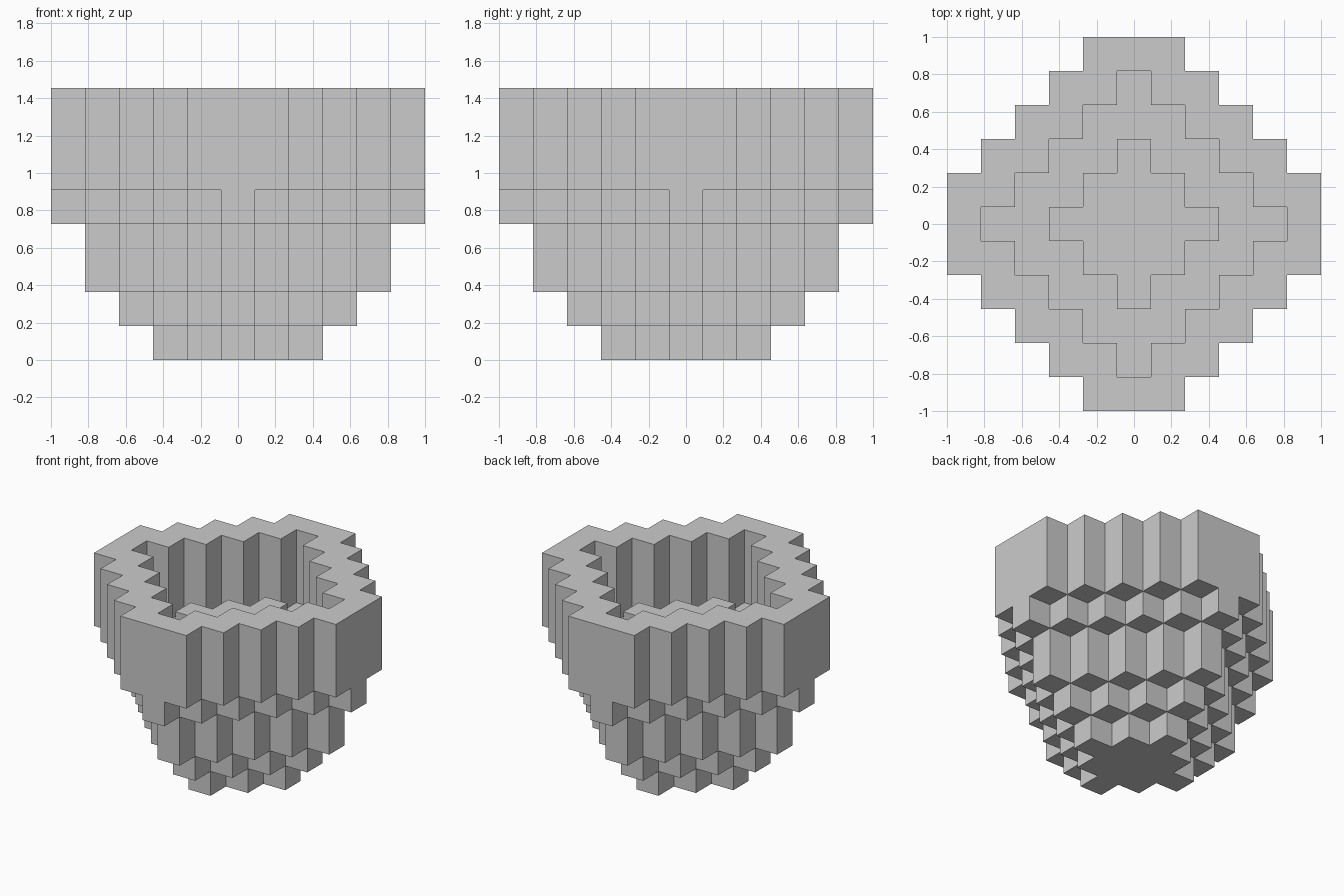
import bpy, bmesh, math
from mathutils import Vector

if "Cube" in bpy.data.objects:
    bpy.data.objects.remove(bpy.data.objects["Cube"])

U = 2 / 11  # block size

# stepped diamond radius of the pot for each block layer, bottom to top
OUTER = [2, 3, 4, 4, 5, 6, 6, 6]
RIM_START = 5      # layers from here up are hollow
OPENING = 4        # diamond radius of the opening
MOUND = 2          # diamond radius of the raised middle of the filling


def part_at(i, j, k):
    """Which part fills this block, or None for air."""
    if not 0 <= k < len(OUTER) or max(abs(i), abs(j)) > 5:
        return None
    d = abs(i) + abs(j)
    if d > OUTER[k]:
        return None
    if k >= RIM_START and d <= OPENING:
        return "filling" if k == RIM_START and d <= MOUND else None
    if k == RIM_START - 1 and d <= OPENING:
        return "filling"
    return "pot"


def build(name):
    """Skin the exposed sides of all blocks of one part, then merge flat areas."""
    bm = bmesh.new()
    axes = [Vector((1, 0, 0)), Vector((0, 1, 0)), Vector((0, 0, 1))]
    for k in range(len(OUTER)):
        for i in range(-5, 6):
            for j in range(-5, 6):
                if part_at(i, j, k) != name:
                    continue
                c = Vector((i, j, k + 0.5))
                for a in range(3):
                    for s in (1, -1):
                        n = axes[a] * s
                        if part_at(i + int(n.x), j + int(n.y), k + int(n.z)):
                            continue
                        p, q = axes[(a + 1) % 3] * s, axes[(a + 2) % 3]
                        corners = [(-1, -1), (1, -1), (1, 1), (-1, 1)]
                        bm.faces.new([bm.verts.new((c + (n + p * x + q * y) / 2) * U)
                                      for x, y in corners])
    bmesh.ops.remove_doubles(bm, verts=bm.verts, dist=0.001)
    bmesh.ops.dissolve_limit(bm, angle_limit=math.radians(1),
                             verts=bm.verts, edges=bm.edges)
    me = bpy.data.meshes.new(name)
    bm.to_mesh(me)
    bm.free()
    ob = bpy.data.objects.new(name, me)
    bpy.context.collection.objects.link(ob)


# stepped pot and the filling inside it
build("pot")
build("filling")
